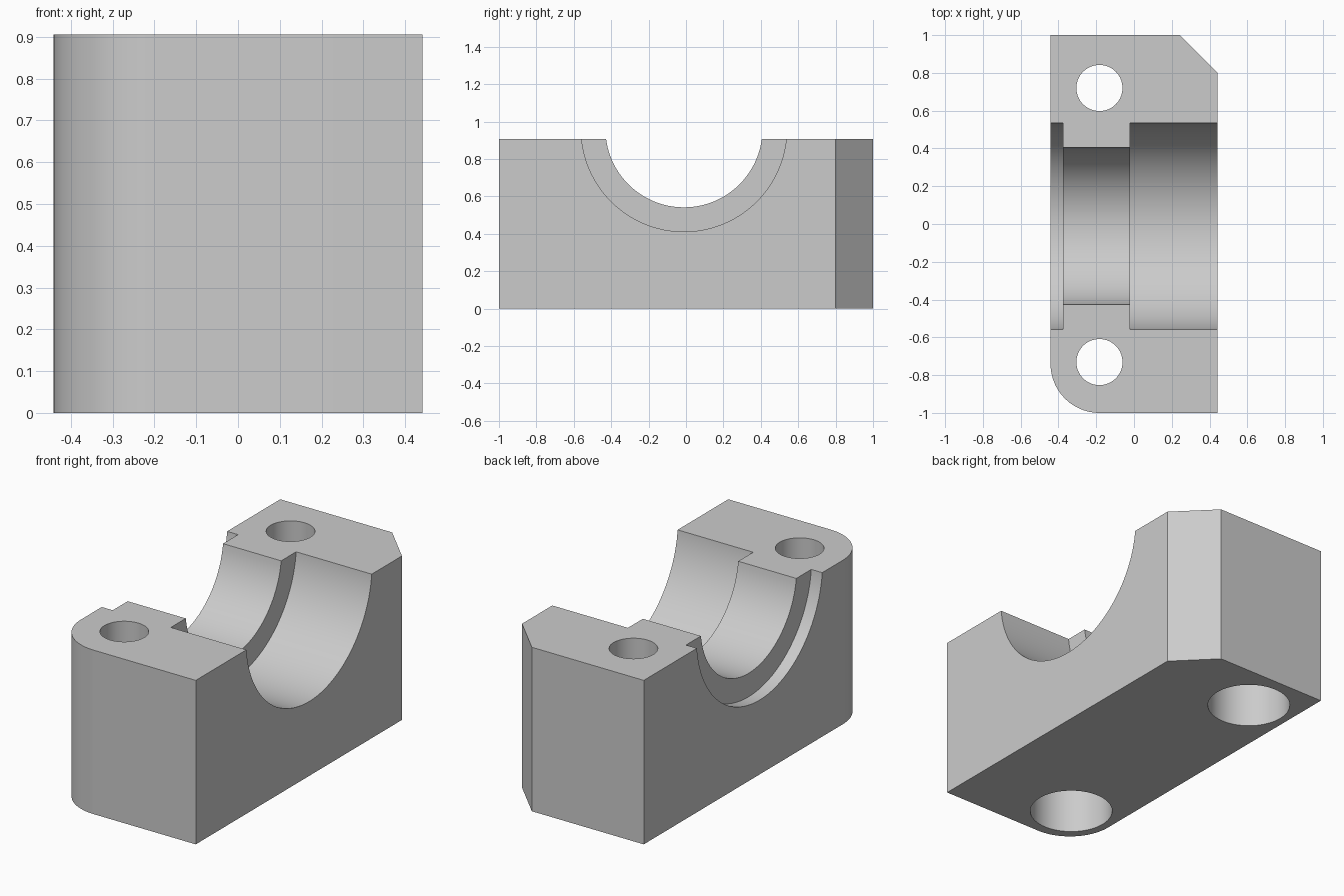
import bpy
import bmesh
import math
from mathutils import Matrix, Vector

cube = bpy.data.objects.get("Cube")
if cube:
    bpy.data.objects.remove(cube, do_unlink=True)

HALF_X, HALF_Y, HEIGHT = 0.442, 1.0, 0.906
FILLET, CHAMFER = 0.26, 0.2
BORE_Y, BORE_Z, BORE_R, RIB_R = -0.011, 0.961, 0.55, 0.42
BOLT_X, BOLT_YS, BOLT_R = -0.183, (-0.731, 0.72), 0.122
COUNTERBORE_R, COUNTERBORE_DEPTH = 0.215, 0.45

grey = bpy.data.materials.new("grey_metal")
grey.use_nodes = True
grey.diffuse_color = (0.6, 0.6, 0.6, 1)
grey.node_tree.nodes["Principled BSDF"].inputs["Base Color"].default_value = (0.6, 0.6, 0.6, 1)


def make_object(name, bm):
    bmesh.ops.recalc_face_normals(bm, faces=bm.faces)
    mesh = bpy.data.meshes.new(name)
    bm.to_mesh(mesh)
    bm.free()
    mesh.materials.append(grey)
    obj = bpy.data.objects.new(name, mesh)
    bpy.context.collection.objects.link(obj)
    return obj


def cylinder(name, radius, start, end, axis):
    """Cylinder cutter running from start to end along 'X' or 'Z'."""
    start, end = Vector(start), Vector(end)
    turn = Matrix.Rotation(math.pi / 2, 4, 'Y') if axis == 'X' else Matrix()
    bm = bmesh.new()
    bmesh.ops.create_cone(bm, cap_ends=True, segments=96, radius1=radius, radius2=radius,
                          depth=(end - start).length,
                          matrix=Matrix.Translation((start + end) / 2) @ turn)
    obj = make_object(name, bm)
    obj.hide_render = True
    return obj


# Block: plan outline with one rounded and one chamfered corner, extruded up
steps = 24
outline = [(HALF_X, -HALF_Y), (HALF_X, HALF_Y - CHAMFER),
           (HALF_X - CHAMFER, HALF_Y), (-HALF_X, HALF_Y)]
for i in range(steps + 1):
    a = math.pi + i / steps * math.pi / 2
    outline.append((-HALF_X + FILLET + FILLET * math.cos(a),
                    -HALF_Y + FILLET + FILLET * math.sin(a)))
bm = bmesh.new()
base = bm.faces.new([bm.verts.new((x, y, 0)) for x, y in outline])
top = bmesh.ops.extrude_face_region(bm, geom=[base])["geom"]
bmesh.ops.translate(bm, vec=(0, 0, HEIGHT),
                    verts=[v for v in top if isinstance(v, bmesh.types.BMVert)])
block = make_object("bearing_block", bm)

# Stepped half bore: narrow rib bore with a wider seat on each side
cutters = []
for name, radius, x0, x1 in (("rib_bore", RIB_R, -0.6, 0.6),
                             ("seat_bore", BORE_R, -0.02, 0.6),
                             ("lip_recess", BORE_R, -0.6, -0.375)):
    cutters.append(cylinder(name, radius, (x0, BORE_Y, BORE_Z), (x1, BORE_Y, BORE_Z), 'X'))

# Bolt holes, counterbored from the underside
for y in BOLT_YS:
    cutters.append(cylinder("bolt_hole", BOLT_R, (BOLT_X, y, -0.1), (BOLT_X, y, 1.1), 'Z'))
    cutters.append(cylinder("counterbore", COUNTERBORE_R, (BOLT_X, y, -0.1),
                            (BOLT_X, y, COUNTERBORE_DEPTH), 'Z'))

# Cut everything, then discard the cutters
bpy.ops.object.select_all(action='DESELECT')
block.select_set(True)
bpy.context.view_layer.objects.active = block
for cutter in cutters:
    mod = block.modifiers.new(cutter.name, 'BOOLEAN')
    mod.operation = 'DIFFERENCE'
    mod.solver = 'EXACT'
    mod.object = cutter
    bpy.ops.object.modifier_apply(modifier=mod.name)
    bpy.data.objects.remove(cutter, do_unlink=True)

bpy.ops.object.shade_smooth_by_angle(angle=math.radians(30))
